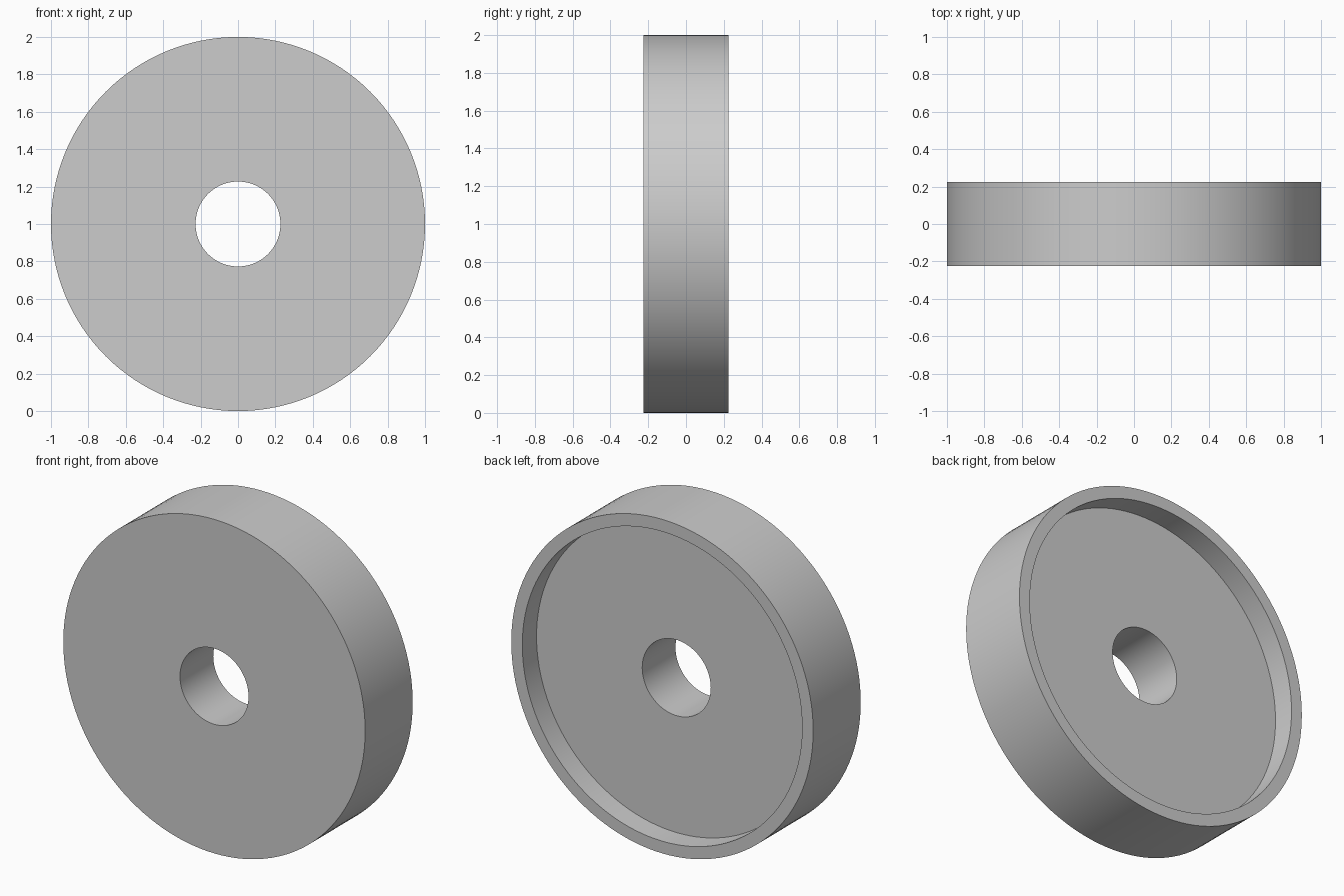
import bpy
import bmesh
import math
from mathutils import Vector

cube = bpy.data.objects.get("Cube")
if cube:
    bpy.data.objects.remove(cube, do_unlink=True)

# Dimensions
OUTER, LIP, BORE = 1.0, 0.927, 0.227
HALF_WIDTH, RECESS = 0.225, 0.135
SEGMENTS = 128

# Plain grey material
grey = bpy.data.materials.new("light_grey")
colour = (0.604, 0.604, 0.604, 1)
grey.use_nodes = True
grey.diffuse_color = colour
grey.node_tree.nodes["Principled BSDF"].inputs["Base Color"].default_value = colour

# Closed cross-section (radius, y): flat front, rim, recessed back, bore
floor_y = HALF_WIDTH - RECESS
profile = [
    (BORE, -HALF_WIDTH), (OUTER, -HALF_WIDTH), (OUTER, HALF_WIDTH),
    (LIP, HALF_WIDTH), (LIP, floor_y), (BORE, floor_y),
]

# Revolve the section around the y axis
bm = bmesh.new()
verts = [bm.verts.new((r, y, 0)) for r, y in profile]
edges = [bm.edges.new((v, verts[(i + 1) % len(verts)])) for i, v in enumerate(verts)]
bmesh.ops.spin(bm, geom=verts + edges, cent=Vector(), axis=Vector((0, 1, 0)),
               angle=math.tau, steps=SEGMENTS, use_merge=False)
bmesh.ops.remove_doubles(bm, verts=bm.verts[:], dist=0.0001)
bmesh.ops.recalc_face_normals(bm, faces=bm.faces[:])
mesh = bpy.data.meshes.new("recessed_wheel")
bm.to_mesh(mesh)
bm.free()
mesh.materials.append(grey)

wheel = bpy.data.objects.new("recessed_wheel", mesh)
wheel.location.z = OUTER
bpy.context.collection.objects.link(wheel)

# Smooth curved walls, crisp corners
bpy.ops.object.select_all(action="DESELECT")
wheel.select_set(True)
bpy.context.view_layer.objects.active = wheel
bpy.ops.object.shade_smooth_by_angle(angle=math.radians(30))
